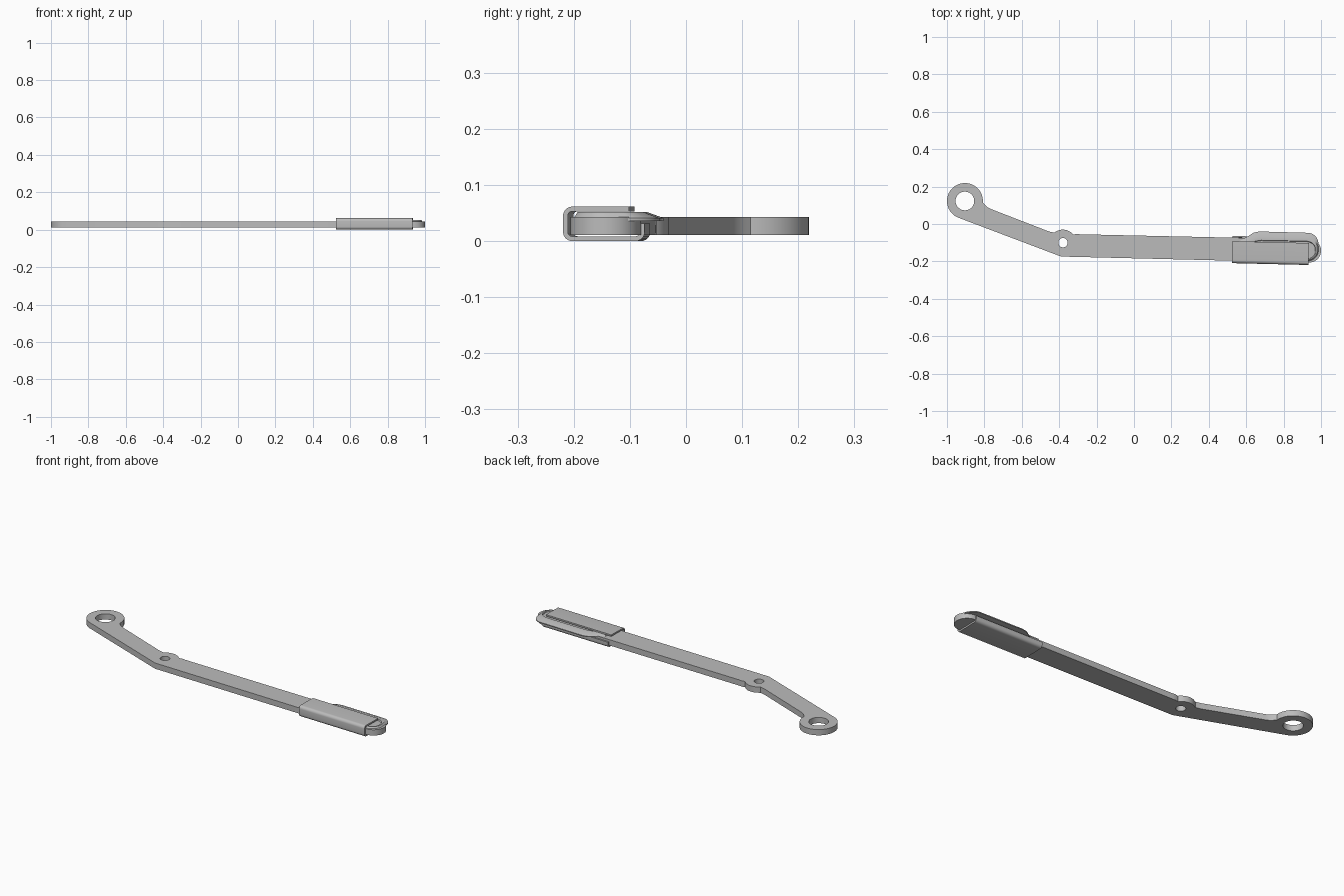
import bpy, bmesh
from math import cos, sin, radians
from mathutils import Vector

cube = bpy.data.objects.get("Cube")
if cube:
    bpy.data.objects.remove(cube)

steel = bpy.data.materials.new("plain_grey_steel")
steel.use_nodes = True
grey = (0.5, 0.5, 0.5, 1)
steel.diffuse_color = grey
steel.node_tree.nodes["Principled BSDF"].inputs["Base Color"].default_value = grey


def arc(cx, cy, r, start, end, n=16):
    """Points along an arc, angles in degrees."""
    angles = [radians(start + (end - start) * i / n) for i in range(n + 1)]
    return [(cx + r * cos(a), cy + r * sin(a)) for a in angles]


def activate(obj):
    bpy.ops.object.select_all(action='DESELECT')
    obj.select_set(True)
    bpy.context.view_layer.objects.active = obj


def finish(obj, angle=30):
    activate(obj)
    bpy.ops.object.shade_smooth_by_angle(angle=radians(angle))


def flat_plate(name, loops, z0, z1):
    """Filled outline with holes, extruded between two heights."""
    curve = bpy.data.curves.new(name, 'CURVE')
    curve.dimensions = '2D'
    curve.fill_mode = 'BOTH'
    curve.extrude = (z1 - z0) / 2
    for pts in loops:
        spline = curve.splines.new('POLY')
        spline.points.add(len(pts) - 1)
        for p, (x, y) in zip(spline.points, pts):
            p.co = (x, y, 0, 1)
        spline.use_cyclic_u = True
    obj = bpy.data.objects.new(name, curve)
    bpy.context.collection.objects.link(obj)
    curve.materials.append(steel)
    obj.location.z = (z0 + z1) / 2
    activate(obj)
    bpy.ops.object.convert(target='MESH')
    obj = bpy.context.object
    bm = bmesh.new()
    bm.from_mesh(obj.data)
    bmesh.ops.remove_doubles(bm, verts=bm.verts, dist=0.0001)
    bmesh.ops.recalc_face_normals(bm, faces=bm.faces)
    bm.to_mesh(obj.data)
    bm.free()
    finish(obj)


def mesh_object(name, bm):
    bmesh.ops.recalc_face_normals(bm, faces=bm.faces)
    mesh = bpy.data.meshes.new(name)
    bm.to_mesh(mesh)
    bm.free()
    mesh.materials.append(steel)
    obj = bpy.data.objects.new(name, mesh)
    bpy.context.collection.objects.link(obj)
    return obj


# Bent arm with end ring, pivot boss and rounded tip
ring, pivot = (-0.904, 0.123), (-0.38, -0.10)
outline = (
    [(-0.39, -0.174)]
    + arc(0.937, -0.143, 0.063, -91, 89, 24)
    + [(0.53, -0.073), (-0.29, -0.055), (-0.308, -0.053)]
    + arc(*pivot, 0.07, 38, 118, 12)
    + [(-0.427, -0.046), (-0.455, -0.04), (-0.765, 0.08), (-0.785, 0.09), (-0.8, 0.105)]
    + arc(*ring, 0.096, -5, 249, 40)
)
flat_plate("arm", [outline, arc(*ring, 0.05, 0, 350, 35),
                   arc(*pivot, 0.025, 0, 345, 23)], 0.011, 0.043)

# Latch plate: bevelled rim around a shallow recess
rim = ([(0.56, -0.195), (0.93, -0.2)]
       + arc(0.925, -0.137, 0.063, -80, 0, 10)
       + arc(0.928, -0.105, 0.058, 0, 85, 10)
       + [(0.67, -0.04), (0.64, -0.046), (0.61, -0.066), (0.56, -0.088)])
levels = [(1, 1, 0.036), (1, 1, 0.041), (0.96, 0.77, 0.052),
          (0.92, 0.64, 0.052), (0.91, 0.62, 0.045)]
bm = bmesh.new()
rows = [[bm.verts.new((0.78 + (x - 0.78) * sx, -0.17 + (y + 0.17) * sy, z))
         for x, y in rim] for sx, sy, z in levels]
count = len(rim)
for low, high in zip(rows, rows[1:]):
    for i in range(count):
        j = (i + 1) % count
        bm.faces.new((low[i], low[j], high[j], high[i]))
bm.faces.new(rows[0][::-1])
bm.faces.new(rows[-1])
finish(mesh_object("latch_plate", bm), 25)

# Folded sleeve: open wrap with a short upturned lip at the back
r = 0.012
back, front, low, top = -0.073, -0.210, 0.0043, 0.0572
path = ([(-0.097, top)]
        + arc(front + r, top - r, r, 90, 180, 6)
        + arc(front + r, low + r, r, 180, 270, 6)
        + arc(back - r, low + r, r, 270, 360, 6)
        + [(back, 0.031)])
bm = bmesh.new()
ends = [[bm.verts.new(Vector((x, y, z))) for y, z in path] for x in (-0.205, 0.205)]
for i in range(len(path) - 1):
    bm.faces.new((ends[0][i], ends[0][i + 1], ends[1][i + 1], ends[1][i]))
sleeve = mesh_object("folded_sleeve", bm)
sleeve.location.x = 0.733
sleeve.rotation_euler.z = -0.024
wall = sleeve.modifiers.new("wall", 'SOLIDIFY')
wall.thickness = 0.0085
wall.offset = 0
activate(sleeve)
bpy.ops.object.modifier_apply(modifier=wall.name)
finish(sleeve)
